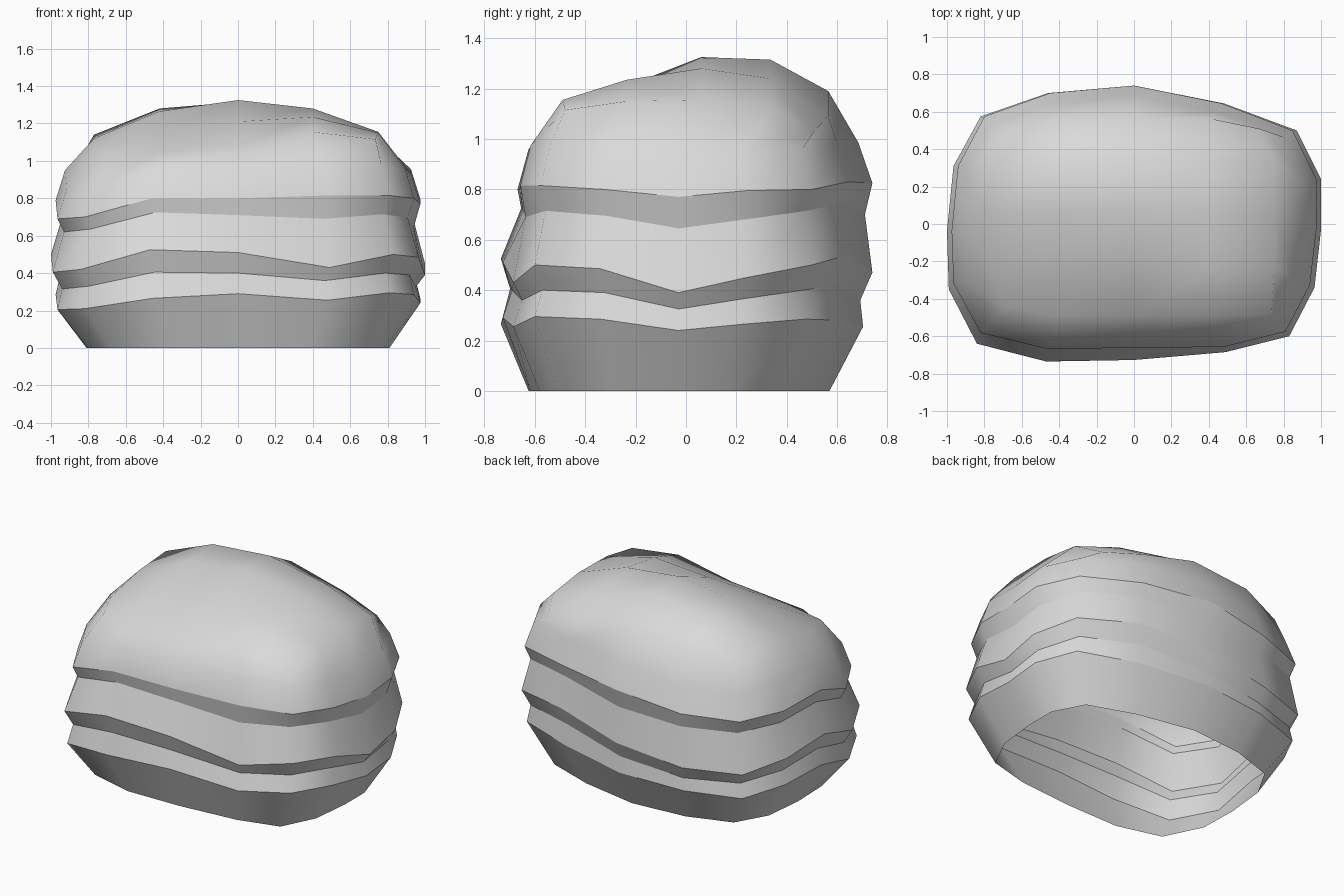
import bpy, bmesh

# Widest plan outline, counter-clockwise from the front left corner
outline = [(-.84, -.64), (-.47, -.735), (0, -.727), (.49, -.685),
           (.83, -.60), (.965, -.34), (1.0, -.03), (1.0, .24),
           (.87, .50), (.48, .645), (0, .74), (-.46, .70),
           (-.82, .575), (-.965, .31), (-1.0, -.04), (-.99, -.35)]

# Wavy heights of each layer edge, one value per outline point
lower_lip = [.21, .265, .29, .255, .295, .285, .24, .265,
             .285, .28, .255, .24, .235, .27, .285, .205]
lower_groove = [.33, .405, .40, .36, .40, .39, .325, .365,
                .40, .42, .36, .32, .33, .36, .39, .315]
middle_lip = [.42, .525, .51, .43, .50, .485, .39, .45,
              .50, .54, .47, .41, .41, .46, .50, .405]
upper_groove = [.635, .725, .71, .69, .715, .695, .645, .68,
                .715, .745, .70, .67, .67, .68, .70, .62]
cap_lip = [.70, .80, .80, .815, .815, .80, .77, .795,
           .80, .83, .825, .77, .76, .77, .79, .69]

# (heights, width scale, front scale, front right bulge, back scale, hard crease)
rings = [([0] * 16, .81, .85, 0, .77, False),
         (lower_lip, .975, 1.0, 0, .95, True),
         (lower_groove, .95, .95, 0, .935, True),
         (middle_lip, 1.0, 1.0, 0, 1.0, True),
         (upper_groove, .94, .89, .04, .96, True),
         (cap_lip, .975, .91, .05, 1.0, True),
         ([z + .16 for z in cap_lip], .925, .85, .05, .925, False)]

bm = bmesh.new()


def bridge(a, b):
    for i in range(16):
        k = (i + 1) % 16
        bm.faces.new((a[i], a[k], b[k], b[i]))


# Layered sides
loops = []
for heights, sx, front, bulge, back, crease in rings:
    loop = []
    for (x, y), z in zip(outline, heights):
        sy = back if y > 0 else front + (bulge if x > .4 else 0)
        loop.append(bm.verts.new((x * sx, y * sy, z)))
    loops.append(loop)
for a, b in zip(loops, loops[1:]):
    bridge(a, b)

# Lopsided domed top as a four by four grid, rows from front to back
xs = [-.77, -.42, 0, .4, .75]
ys = [-.49, -.235, .06, .335, .565]
dome = [[1.03, 1.04, 1.08, 1.155, 1.115],
        [1.06, 1.15, 1.21, 1.235, 1.15],
        [1.12, 1.265, 1.325, 1.28, 1.155],
        [1.14, 1.28, 1.315, 1.24, 1.12],
        [1.06, 1.15, 1.19, 1.09, 1.03]]
grid = {}
for i in range(5):
    for j in range(5):
        s = 1
        if i in (0, 4) and j in (0, 4):  # pulled-in corners
            s = .98 if (i, j) == (4, 0) else .9
        grid[i, j] = bm.verts.new((xs[i] * s, ys[j] * s, dome[j][i]))
for i in range(4):
    for j in range(4):
        bm.faces.new((grid[i, j], grid[i + 1, j], grid[i + 1, j + 1], grid[i, j + 1]))
rim = ([grid[i, 0] for i in range(5)] + [grid[4, j] for j in range(1, 5)]
       + [grid[i, 4] for i in (3, 2, 1, 0)] + [grid[0, j] for j in (3, 2, 1)])
bridge(loops[-1], rim)

# Smooth faces with hard creases along the layer edges; underside stays open
for f in bm.faces:
    f.smooth = True
for ring, loop in zip(rings, loops):
    if ring[-1]:
        for i in range(16):
            bm.edges.get((loop[i], loop[(i + 1) % 16])).smooth = False

mesh = bpy.data.meshes.new("layered_rock")
bm.to_mesh(mesh)
bm.free()
grey = bpy.data.materials.new("light_grey")
grey.diffuse_color = (.7, .7, .7, 1)
mesh.materials.append(grey)
bpy.context.collection.objects.link(bpy.data.objects.new("layered_rock", mesh))
